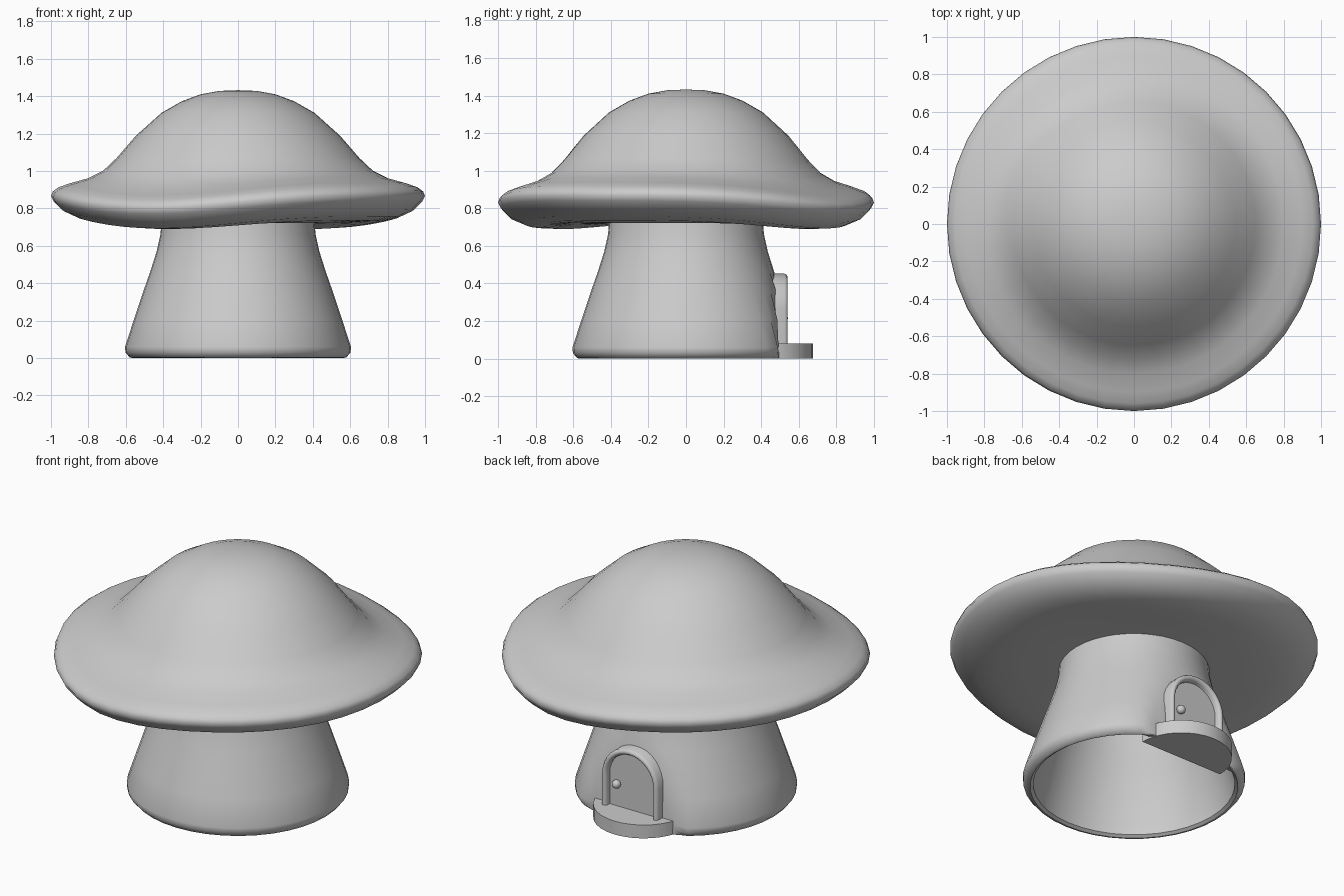
import bpy, math
from math import sin, cos, pi, radians

if "Cube" in bpy.data.objects:
    bpy.data.objects.remove(bpy.data.objects["Cube"])


def make_object(name, verts, faces, angle=40):
    mesh = bpy.data.meshes.new(name)
    mesh.from_pydata(verts, [], faces)
    obj = bpy.data.objects.new(name, mesh)
    bpy.context.collection.objects.link(obj)
    bpy.ops.object.select_all(action='DESELECT')
    obj.select_set(True)
    bpy.context.view_layer.objects.active = obj
    bpy.ops.object.mode_set(mode='EDIT')
    bpy.ops.mesh.select_all(action='SELECT')
    bpy.ops.mesh.remove_doubles(threshold=0.0001)
    bpy.ops.mesh.normals_make_consistent(inside=False)
    bpy.ops.object.mode_set(mode='OBJECT')
    bpy.ops.object.shade_smooth_by_angle(angle=radians(angle))
    return obj


def lathe(name, profile, sides, warp, angle=40):
    """Spin an (r, z) profile about z, passing each vertex through warp."""
    verts, faces = [], []
    for r, z in profile:
        for i in range(sides):
            verts.append(warp(r, 2 * pi * i / sides, z))
    for k in range(len(profile) - 1):
        for i in range(sides):
            j = (i + 1) % sides
            faces.append((k * sides + i, k * sides + j,
                          (k + 1) * sides + j, (k + 1) * sides + i))
    return make_object(name, verts, faces, angle)


def prism(name, outline, axis, lo, hi):
    """Extrude a 2D outline along y (outline is x,z) or z (outline is x,y)."""
    n = len(outline)
    place = (lambda a, b, d: (a, d, b)) if axis == 'Y' else (lambda a, b, d: (a, b, d))
    verts = [place(a, b, d) for d in (lo, hi) for a, b in outline]
    faces = [(i, (i + 1) % n, n + (i + 1) % n, n + i) for i in range(n)]
    faces += [tuple(range(n)), tuple(range(n, 2 * n))]
    return make_object(name, verts, faces, 35)


# wavy cap: the brim droops on two opposite sides
def cap_warp(r, a, z):
    t = min(max((r - 0.45) / 0.5, 0), 1)
    droop = 0.07 * ((1 + cos(2 * (a - radians(60)))) / 2) ** 2
    return (r * cos(a), r * sin(a), z - droop * t * t * (3 - 2 * t))


cap_profile = [(0, 1.432), (0.1, 1.428), (0.2, 1.41), (0.3, 1.373), (0.41, 1.31),
               (0.545, 1.19), (0.65, 1.07), (0.72, 1.005), (0.80, 0.965), (0.90, 0.938),
               (0.96, 0.917), (0.99, 0.895), (1.0, 0.87), (0.985, 0.84), (0.94, 0.795),
               (0.86, 0.757), (0.75, 0.735), (0.6, 0.725), (0.4, 0.722), (0, 0.722)]
lathe("mushroom_cap", cap_profile, 40, cap_warp, 60)


# hollow stem, flattened behind the door
def stem_warp(r, a, z):
    limit = 0.475 + 0.02 * (1 - z / 0.45)
    if r < 0.562 - 0.33 * max(z - 0.06, 0) + 0.01 and z < 0.72 and r in inner:
        limit -= 0.04
    y = r * sin(a)
    return (r * cos(a), min(y, limit) if z < 0.47 else y, z)


outer = [(0.408, 0.74), (0.415, 0.66), (0.435, 0.57), (0.47, 0.46), (0.505, 0.36),
         (0.555, 0.21), (0.604, 0.06), (0.602, 0.03), (0.58, 0.004), (0.565, 0.0)]
inner_profile = [(0.548, 0.012), (0.546, 0.06), (0.464, 0.36), (0.429, 0.46),
                 (0.395, 0.57), (0.374, 0.66), (0.367, 0.74)]
inner = {r for r, z in inner_profile}
lathe("stem", outer + inner_profile, 40, stem_warp)

# half-round doorstep
step = [(0.275 * cos(pi * i / 16), 0.40 + 0.275 * sin(pi * i / 16)) for i in range(17)]
prism("doorstep", step, 'Z', 0.0, 0.08)


# arched door panel and frame
def arch(half_width, bottom, spring, n=16):
    curve = [(half_width * cos(pi * i / n), spring + half_width * sin(pi * i / n))
             for i in range(n + 1)]
    return [(half_width, bottom)] + curve + [(-half_width, bottom)]


prism("door", arch(0.165, 0.07, 0.265), 'Y', 0.43, 0.505)

section = [(0.187, 0.42), (0.187, 0.525), (0.180, 0.537), (0.170, 0.541),
           (0.160, 0.537), (0.152, 0.525), (0.152, 0.42)]
m = len(section)
loops = [arch(w, 0.07, 0.265) for w, d in section]
count = len(loops[0])
verts = [(loops[s][i][0], section[s][1], loops[s][i][1])
         for i in range(count) for s in range(m)]
faces = [(i * m + s, i * m + (s + 1) % m, (i + 1) * m + (s + 1) % m, (i + 1) * m + s)
         for i in range(count - 1) for s in range(m)]
faces += [tuple(range(m)), tuple(range((count - 1) * m, count * m))]
make_object("door_frame", verts, faces, 50)

# door knob
bpy.ops.mesh.primitive_uv_sphere_add(segments=16, ring_count=10, radius=0.025,
                                     location=(0.10, 0.517, 0.215))
bpy.context.object.name = "door_knob"
bpy.ops.object.shade_smooth()
